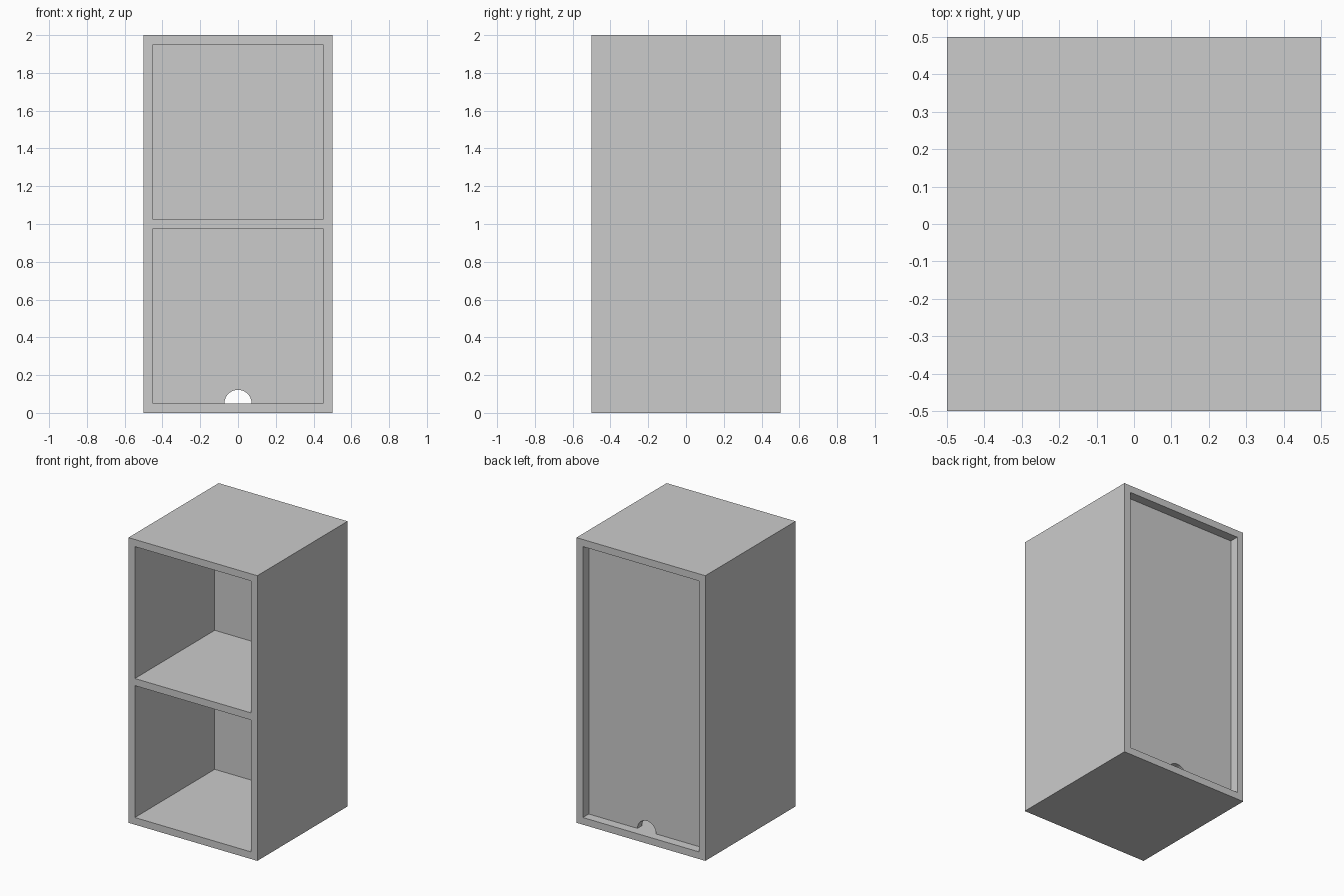
import bpy, bmesh, math

if "Cube" in bpy.data.objects:
    bpy.data.objects.remove(bpy.data.objects["Cube"])

W = 0.05                      # board thickness
PANEL_F, PANEL_B = 0.385, 0.435   # front and back of the recessed back panel
IN = 0.45


def prism(name, profile, y0, y1):
    """Extrude an (x, z) outline from y0 to y1."""
    bm = bmesh.new()
    a = [bm.verts.new((x, y0, z)) for x, z in profile]
    b = [bm.verts.new((x, y1, z)) for x, z in profile]
    n = len(profile)
    bm.faces.new(a)
    bm.faces.new(b[::-1])
    for i in range(n):
        j = (i + 1) % n
        bm.faces.new((a[j], a[i], b[i], b[j]))
    bmesh.ops.recalc_face_normals(bm, faces=bm.faces[:])
    me = bpy.data.meshes.new(name)
    bm.to_mesh(me)
    bm.free()
    ob = bpy.data.objects.new(name, me)
    bpy.context.collection.objects.link(ob)
    return ob


def rect(x, z0, z1):
    return [(-x, z0), (x, z0), (x, z1), (-x, z1)]


# Carcass with through openings, leaving walls and middle shelf
carcass = prism("cabinet_carcass", rect(0.5, 0, 2), -0.5, 0.5)
cutters = [
    prism("lower_opening", rect(IN, W, 0.975), -0.6, PANEL_F),
    prism("upper_opening", rect(IN, 1.025, 2 - W), -0.6, PANEL_F),
    prism("back_recess", rect(IN, W, 2 - W), PANEL_F, 0.6),
]
for c in cutters:
    c.hide_render = True
    m = carcass.modifiers.new(c.name, 'BOOLEAN')
    m.operation, m.solver, m.object = 'DIFFERENCE', 'EXACT', c
bpy.context.view_layer.objects.active = carcass
for m in list(carcass.modifiers):
    bpy.ops.object.modifier_apply(modifier=m.name)
for c in cutters:
    bpy.data.objects.remove(c)

# Back panel with a half-round cable notch at the floor
R, N = 0.072, 32
notch = [(-R * math.cos(math.pi * i / N), W + R * math.sin(math.pi * i / N))
         for i in range(N + 1)]
notch[0], notch[-1] = (-R, W), (R, W)
outline = [(-IN, W)] + notch + [(IN, W), (IN, 2 - W), (-IN, 2 - W)]
panel = prism("back_panel", outline, PANEL_F, PANEL_B)
bpy.ops.object.select_all(action='DESELECT')
panel.select_set(True)
bpy.context.view_layer.objects.active = panel
bpy.ops.object.shade_smooth_by_angle(angle=math.radians(30))
